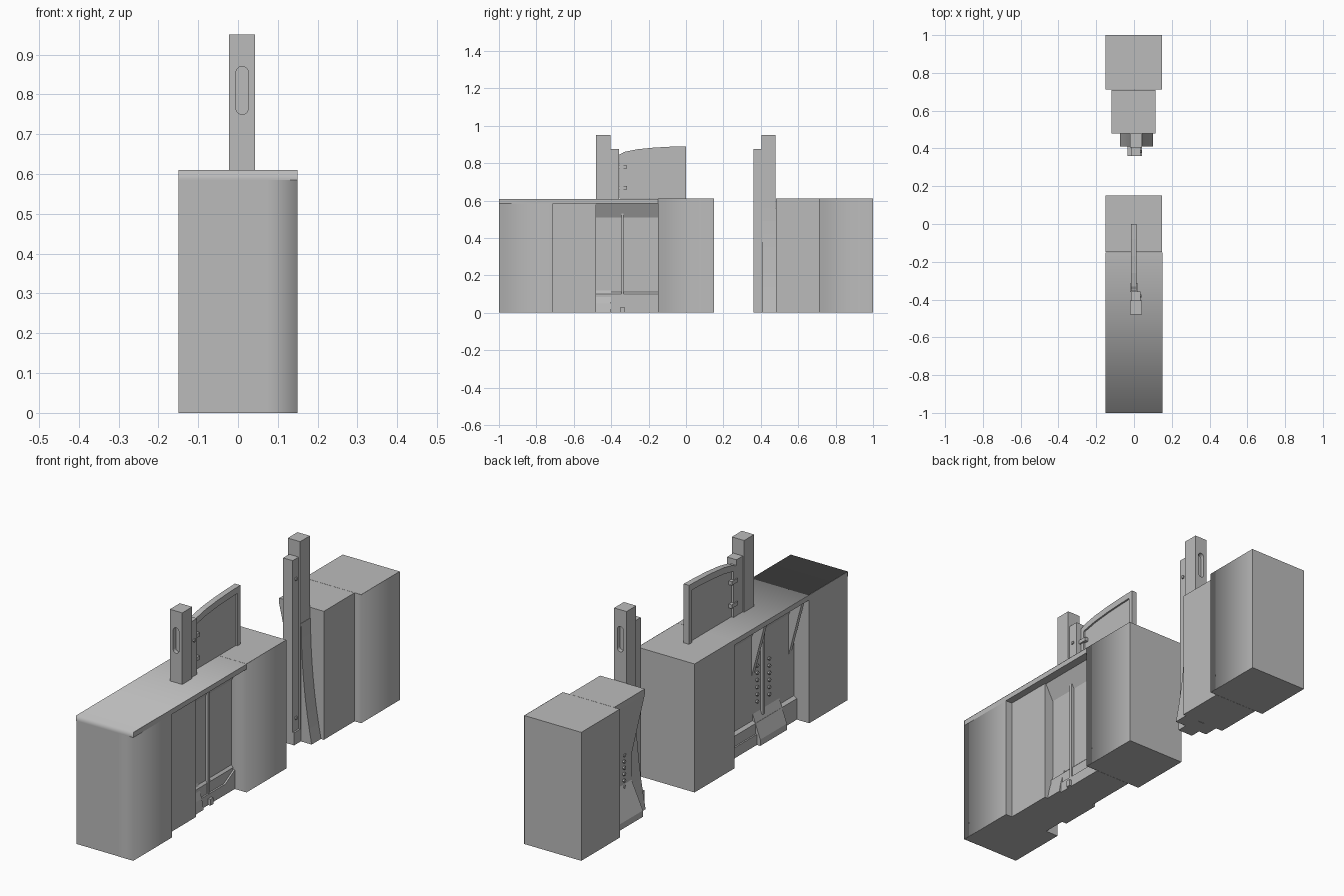
import bpy, bmesh, math
from mathutils import Vector

old = bpy.data.objects.get("Cube")
if old:
    bpy.data.objects.remove(old, do_unlink=True)

grey = bpy.data.materials.new("concrete grey")
grey.use_nodes = True
GREY = (0.5, 0.5, 0.5, 1)
grey.diffuse_color = GREY
grey.node_tree.nodes["Principled BSDF"].inputs["Base Color"].default_value = GREY


def finish(name, bm, smooth=False, fix=True):
    if fix:
        bmesh.ops.recalc_face_normals(bm, faces=bm.faces)
    for f in bm.faces:
        f.smooth = smooth
    me = bpy.data.meshes.new(name)
    bm.to_mesh(me)
    bm.free()
    me.materials.append(grey)
    ob = bpy.data.objects.new(name, me)
    bpy.context.collection.objects.link(ob)
    return ob


def prism(name, points, lo, hi, axis="y"):
    """Extrude a profile: (x, z) along y, (y, z) along x, or (x, y) along z."""
    place = {"y": lambda a, b, t: (a, t, b),
             "x": lambda a, b, t: (t, a, b),
             "z": lambda a, b, t: (a, b, t)}[axis]
    bm = bmesh.new()
    face = bm.faces.new([bm.verts.new(place(a, b, lo)) for a, b in points])
    out = bmesh.ops.extrude_face_region(bm, geom=[face])
    step = Vector(place(0, 0, hi - lo))
    bmesh.ops.translate(bm, vec=step, verts=[v for v in out["geom"] if isinstance(v, bmesh.types.BMVert)])
    return finish(name, bm)


def box(name, x0, x1, y0, y1, z0, z1):
    return prism(name, [(x0, y0), (x1, y0), (x1, y1), (x0, y1)], z0, z1, "z")


def skin(name, strip, direction):
    """A smooth open strip swept along a direction, for softly shaded corners."""
    bm = bmesh.new()
    rows = [(bm.verts.new(p), bm.verts.new(Vector(p) + Vector(direction))) for p in strip]
    for (a, b), (c, d) in zip(rows, rows[1:]):
        bm.faces.new((a, c, d, b))
    return finish(name, bm, True, False)


W, H, LIP = 0.15, 0.61, 0.585
E = 0.001

# Long wall: end block, middle block, roof slab and waisted core
box("wall_end_block", -W, W - E, -1 + E, -0.71, 0, LIP)
box("wall_middle_block", -W, W - E, -0.15 + E, 0.15, 0, H)
box("wall_roof_slab", -W, W, -1 + E, -0.15, LIP, H - E)
core = [(-0.085, 0), (0.08, 0), (0.08, 0.1), (0.07, 0.11), (0.07, 0.51), (0.11, LIP),
        (-0.11, LIP), (-0.07, 0.51), (-0.07, 0.11), (-0.085, 0.1)]
prism("wall_core", core, -0.71, -0.15)

# Softly shaded corner skins
skin("wall_roof_skin", [(-W, -1, LIP), (-W, -1, H), (-W, -0.15, H)], (2 * W, 0, 0)).data.flip_normals()
skin("wall_end_skin", [(0.07, -1, 0), (W, -1, 0), (W, -0.71, 0)], (0, 0, LIP))
skin("wall_middle_skin", [(0.075, -0.15, 0), (W, -0.15, 0), (W, 0.15, 0)], (0, 0, H))
skin("short_wall_skin", [(0.115, 0.71, 0), (W, 0.71, 0), (W, 1, 0)], (0, 0, H))

# Flat side panel and tapered opposite side
box("wall_side_panel", 0, 0.115, -0.71, -0.48, 0, LIP)
for name, y in (("wall_taper_rib_outer", -0.69), ("wall_taper_rib_inner", -0.41)):
    prism(name, [(-0.05, LIP), (-0.14, LIP), (-0.07, 0.32), (-0.05, 0.32)], y, y + 0.02)
prism("wall_foot_flare", [(-0.05, 0), (-0.11, 0), (-0.11, 0.03), (-0.07, 0.14), (-0.05, 0.14)], -0.6, -0.4)
prism("wall_brace_foot", [(0.05, 0), (0.1, 0), (0.09, 0.05), (0.07, 0.12), (0.05, 0.12)], -0.48, -0.4)

# Ledges with a raised end in the recess, and vertical rods
ledge = [(-0.41, 0), (-0.15, 0), (-0.15, 0.09), (-0.22, 0.05), (-0.41, 0.05)]
prism("ledge_left", ledge, 0.07, 0.088, "x")
prism("ledge_right", [p for p in ledge], -0.092, -0.07, "x")
box("rod_left", 0.07, 0.085, -0.345, -0.333, 0, 0.53)
box("rod_foot", 0.07, 0.1, -0.35, -0.328, 0, 0.03)
box("rod_right", -0.085, -0.07, -0.21, -0.198, 0, 0.53)
box("rod_right_inner", -0.085, -0.07, -0.47, -0.458, 0.12, 0.53)


def bolt(name, x, y, z, r=0.008):
    pts = [(y + r * math.cos(i * math.tau / 6), z + r * math.sin(i * math.tau / 6)) for i in range(6)]
    prism(name, pts, x - 0.006, x + 0.006, "x")


for row, y in enumerate((-0.43, -0.52)):
    for i in range(6):
        bolt(f"wall_bolt_{row}_{i}", -0.073, y, 0.19 + 0.034 * i)

# Short wall: broad end, and narrower middle with a tapered side
box("short_wall_end", -W, W - E, 0.71 + E, 1, 0, H)
waist = [(0.115, 0), (0.115, H), (-0.12, H), (-0.12, LIP), (-0.05, 0.28), (-0.05, 0.16), (-0.11, 0.03), (-0.11, 0)]
prism("short_wall_middle", waist, 0.48, 0.71)
box("short_wall_cap", -0.12, 0.115, 0.48, 0.71, LIP, H)
for i in range(6):
    bolt(f"short_wall_bolt_{i}", -0.053, 0.54, 0.15 + 0.03 * i)

# Curved braces beside the free post
flare = [(0.055 * (1 - i / 8) ** 2, 0.56 * i / 8) for i in range(9)]
prism("short_brace_left", [(0.03, 0)] + [(0.045 + a, z) for a, z in flare] + [(0.03, 0.56)], 0.41, 0.48)
prism("short_brace_right", [(-0.01, 0)] + [(-0.02 - a, z) for a, z in flare] + [(-0.01, 0.56)], 0.41, 0.48)


def post(name, y0, y1, slot_y):
    """Square post with a rounded slot cut into its outer face."""
    ob = box(name, -0.022, 0.043, y0, y1, 0, 0.95)
    pts = []
    for i in range(16):
        a = math.tau * (i + 0.5) / 16
        pts.append((0.0105 + 0.0155 * math.cos(a), 0.81 + 0.0155 * math.sin(a) + math.copysign(0.045, math.sin(a))))
    cutter = prism(name + "_slot_cutter", pts, slot_y - 0.02, slot_y + 0.02)
    cutter.hide_render = True
    cutter.hide_viewport = True
    mod = ob.modifiers.new("slot", "BOOLEAN")
    mod.object = cutter
    mod.solver = "EXACT"
    bpy.context.view_layer.update()
    deps = bpy.context.evaluated_depsgraph_get()
    ob.data = bpy.data.meshes.new_from_object(ob.evaluated_get(deps))
    ob.modifiers.clear()
    bpy.data.objects.remove(cutter, do_unlink=True)


post("gate_post", -0.48, -0.405, -0.48)
post("latch_post", 0.405, 0.478, 0.478)

# Slim stop posts against the main posts
box("gate_stop_post", -0.015, 0.035, -0.405, -0.357, 0, 0.875)
box("latch_stop_post", -0.015, 0.035, 0.36, 0.405, 0, 0.875)
box("latch_stop_foot", -0.035, 0.043, 0.36, 0.41, 0, 0.06)
for i, z in enumerate((0.12, 0.78)):
    bolt(f"latch_stop_bolt_{i}", 0.035, 0.383, z)
    bolt(f"gate_stop_bolt_{i}", 0.035, -0.381, z)

# Gate leaf with arched frame
arch = [(-0.355, 0.845), (-0.33, 0.86), (-0.26, 0.874), (-0.17, 0.883), (-0.08, 0.888), (0, 0.89)]
prism("gate_leaf", [(-0.355, H), (0, H)] + arch[::-1], -0.004, 0.004, "x")
prism("gate_top_rail", arch + [(y, z - 0.03) for y, z in arch[::-1]], -0.016, 0.012, "x")
box("gate_end_stile", -0.016, 0.012, -0.022, 0, H, 0.88)
box("gate_hinge_stile", -0.016, 0.012, -0.355, -0.335, H, 0.85)
for i, z in enumerate((0.66, 0.77)):
    box(f"gate_hinge_{i}", -0.02, 0.02, -0.36, -0.315, z, z + 0.018)
